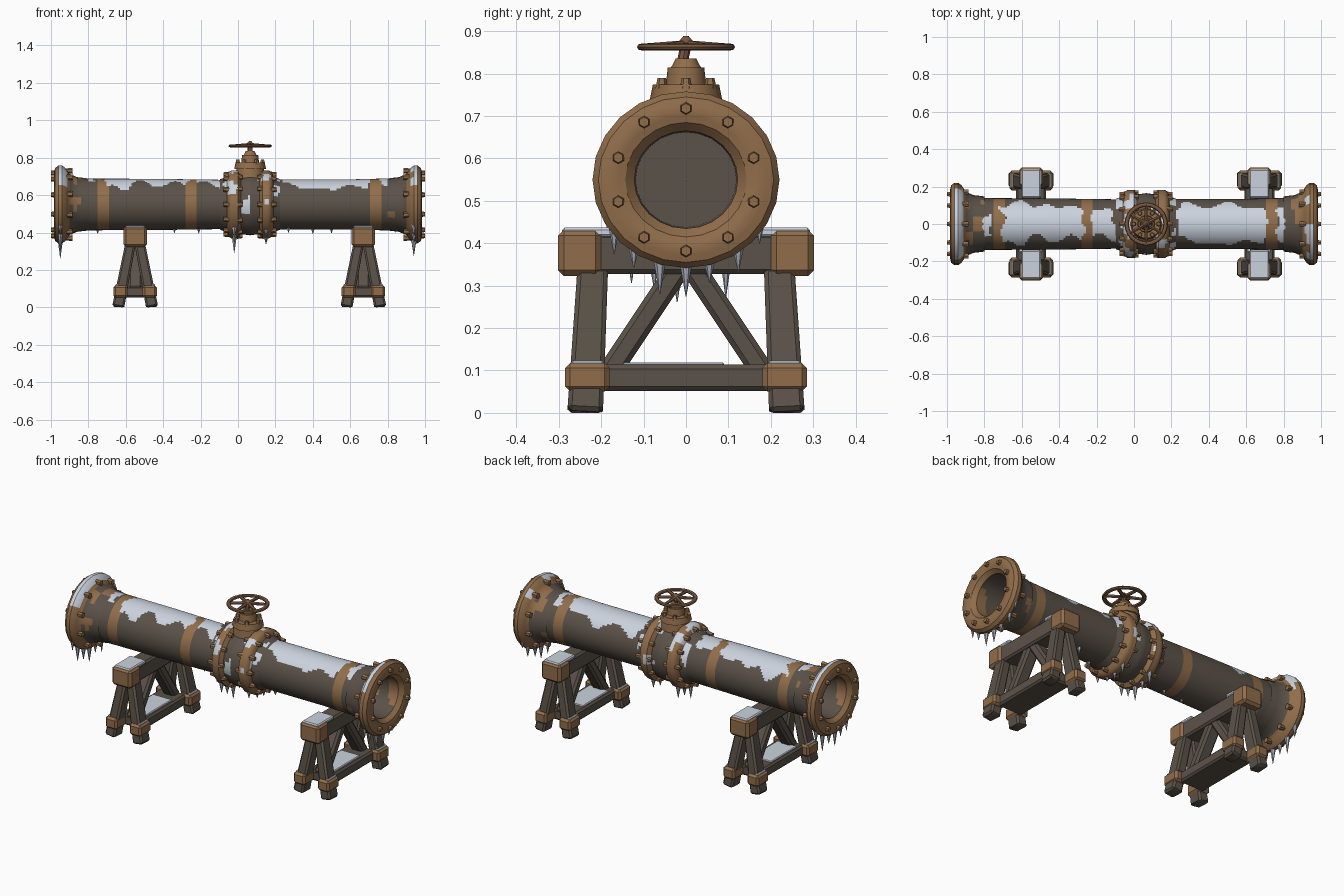
import bpy, bmesh, math, random
from mathutils import Vector, Matrix, noise

if "Cube" in bpy.data.objects:
    bpy.data.objects.remove(bpy.data.objects["Cube"])

random.seed(4)
ZC = 0.55          # height of the pipe axis
VX = 0.065         # valve centre
SUPPORTS = (-0.55, 0.67)


def material(name, rgb):
    m = bpy.data.materials.new(name)
    m.diffuse_color = (*rgb, 1)
    m.use_nodes = True
    m.node_tree.nodes["Principled BSDF"].inputs["Base Color"].default_value = m.diffuse_color
    return m


MATS = [material("dark_iron", (0.105, 0.085, 0.066)),
        material("rust", (0.285, 0.155, 0.070)),
        material("snow", (0.60, 0.65, 0.73)),
        material("ice", (0.40, 0.42, 0.48)),
        material("dark_rust", (0.19, 0.098, 0.052))]
IRON, RUST, SNOW, ICE, DRUST = range(5)


def finish(bm, name, mat=None):
    me = bpy.data.meshes.new(name)
    bm.to_mesh(me)
    bm.free()
    if mat is None:
        for m in MATS:
            me.materials.append(m)
    else:
        me.materials.append(MATS[mat])
    ob = bpy.data.objects.new(name, me)
    bpy.context.collection.objects.link(ob)
    return ob


def n(p, f=9.0):
    return noise.noise(Vector(p) * f)


def revolve(name, prof, seg, rule, s=1, step=0.012, wide=1.0):
    """Spin an (x, radius) profile round the pipe axis; rule picks the colour of a face."""
    pts = [prof[0]]
    for a, b in zip(prof, prof[1:]):
        k = max(1, round(math.dist(a, b) / step))
        pts += [(a[0] + (b[0] - a[0]) * i / k, a[1] + (b[1] - a[1]) * i / k) for i in range(1, k + 1)]
    bm = bmesh.new()
    rings = []
    for x, r in pts:
        ring = []
        for j in range(seg):
            a = 2 * math.pi * j / seg
            ring.append(bm.verts.new((s * x, wide * r * math.sin(a), ZC + r * math.cos(a))))
        rings.append(ring)
    for i in range(len(pts) - 1):
        for j in range(seg):
            q = [rings[i][j], rings[i + 1][j], rings[i + 1][(j + 1) % seg], rings[i][(j + 1) % seg]]
            f = bm.faces.new(q if s > 0 else q[::-1])
            c = f.calc_center_median()
            f.material_index = rule(c, abs(math.atan2(c.y, c.z - ZC)))
    return finish(bm, name)


def beam(name, p0, p1, wx, wy, mat, bevel=0.012, taper=1.0):
    """Bevelled bar from p0 to p1; wx is its width along x, wy its other width."""
    p0, p1 = Vector(p0), Vector(p1)
    d = (p1 - p0).normalized()
    u = Vector((1, 0, 0))
    u = (u - d * u.dot(d)).normalized()
    v = d.cross(u)
    bm = bmesh.new()
    bmesh.ops.create_cube(bm, size=1)
    for w in bm.verts:
        t = w.co.z + 0.5
        k = 1 + (taper - 1) * t
        w.co = p0.lerp(p1, t) + u * (w.co.x * wx * k) + v * (w.co.y * wy * k)
    if bevel:
        bmesh.ops.bevel(bm, geom=bm.edges[:], offset=bevel, segments=1, affect='EDGES')
    return finish(bm, name, mat)


def slab(name, x0, x1, y0, y1, z0, z1, mat, bevel=0.01):
    return beam(name, ((x0 + x1) / 2, (y0 + y1) / 2, z0), ((x0 + x1) / 2, (y0 + y1) / 2, z1),
                x1 - x0, y1 - y0, mat, bevel)


def cone(name, p0, p1, r0, r1, seg, mat):
    p0, p1 = Vector(p0), Vector(p1)
    d = p1 - p0
    bm = bmesh.new()
    bmesh.ops.create_cone(bm, cap_ends=True, segments=seg, radius1=r0, radius2=r1, depth=d.length,
                          matrix=Matrix.Translation((p0 + p1) / 2) @ d.to_track_quat('Z', 'Y').to_matrix().to_4x4())
    return finish(bm, name, mat)


def around(x, r, deg):
    a = math.radians(deg)
    return Vector((x, r * math.cos(a), ZC + r * math.sin(a)))


def bolts(name, x0, x1, r, count):
    for i in range(count):
        deg = -90 + 360 * i / count
        cone(name, around(x0, r, deg), around(x1, r, deg), 0.016, 0.012, 6, RUST)


def icicles(name, x, r, items):
    for deg, length in items:
        p = around(x, r, deg - 90) + Vector((0, 0, 0.015))
        cone(name, p, p - Vector((0, 0, length + 0.015)), 0.017, 0.001, 6, ICE)


# Pipe, with rust bands and ragged snow along the top
BANDS = ((-0.75, -0.695), (-0.28, -0.225), (0.705, 0.765))
DRIFTS = ((-0.70, -0.28, 0.80), (-0.22, -0.11, 0.7), (0.24, 0.71, 0.80), (0.77, 0.88, 0.65), (-0.86, -0.77, 0.4))


def pipe_rule(c, ang):
    for a, b, w in DRIFTS:
        x = c.x + 0.04 * n((c.x, c.y, 3), 16)
        if a < x < b and ang < w + 0.5 * n((c.x, c.y, 7)):
            return SNOW
    return RUST if any(a < c.x < b for a, b in BANDS) else IRON


revolve("pipe", [(-0.92, 0.142), (-0.75, 0.138), (-0.45, 0.137), (-0.1, 0.132),
                 (0.25, 0.134), (0.6, 0.134), (0.92, 0.142)], 64, pipe_rule)


# Flared end flanges with recessed, closed mouths
def flange_rule(c, ang):
    ax, r = abs(c.x), math.hypot(c.y, c.z - ZC)
    if r > 0.185 and ax < 0.965 and ang < 1.15 + 0.6 * n(c, 12) and (c.x < 0 or n(c, 14) > 0.05):
        return SNOW
    if r < 0.118:
        return IRON
    return RUST if ax > 0.905 or n(c, 11) > 0.3 else IRON


FLANGE = [(0.80, 0.139), (0.86, 0.146), (0.90, 0.163), (0.922, 0.195), (0.94, 0.208), (0.96, 0.208),
          (0.978, 0.195), (0.985, 0.165), (0.978, 0.135), (0.955, 0.115), (0.70, 0.112), (0.70, 0.001)]
for s, side in ((-1, "left"), (1, "right")):
    revolve(side + "_flange", FLANGE, 24, flange_rule, s, 0.02, 1.06)
    bolts(side + "_flange_bolt", s * 0.975, s * 1.0, 0.168, 10)
    bolts(side + "_flange_nut", s * 0.885, s * 0.925, 0.180, 10)
icicles("left_icicle", -0.95, 0.2, [(-62, .07), (-40, .09), (-22, .07), (-6, .09), (10, .06), (28, .10), (50, .08)])
icicles("right_icicle", 0.94, 0.2, [(-58, .07), (-38, .05), (-18, .08), (0, .075), (16, .05), (38, .06), (60, .05)])


# Valve body with a pair of bolted flanges
def valve_rule(c, ang):
    d, r = abs(c.x - VX), math.hypot(c.y, c.z - ZC)
    if ang < 1.9 and n(c, 13) > 0.12 + 0.12 * ang:
        return SNOW
    return RUST if 0.045 < d < 0.125 else IRON


revolve("valve_body", [(VX - 0.16, 0.135), (VX - 0.125, 0.148), (VX - 0.115, 0.172), (VX - 0.10, 0.182),
                       (VX - 0.065, 0.182), (VX - 0.05, 0.158), (VX, 0.165), (VX + 0.05, 0.158),
                       (VX + 0.065, 0.182), (VX + 0.10, 0.182), (VX + 0.115, 0.172), (VX + 0.125, 0.148),
                       (VX + 0.16, 0.135)], 40, valve_rule)
for s in (-1, 1):
    bolts("valve_bolt", VX + s * 0.105, VX + s * 0.142, 0.160, 12)
    bolts("valve_nut", VX + s * 0.07, VX + s * 0.04, 0.168, 12)
icicles("valve_icicle", VX - 0.085, 0.175, [(-45, .06), (-24, .05), (-5, .085), (14, .05), (35, .07)])
icicles("valve_icicle", VX + 0.085, 0.175, [(-40, .04), (-12, .03), (8, .04), (30, .05)])
for x in (-0.34, -0.21, 0.27, 0.40, 0.50, -0.75, 0.84):
    icicles("pipe_icicle", x, 0.132, [(random.uniform(-20, 20), random.uniform(0.02, 0.035))])

# Bonnet, stem and hand wheel
cone("bonnet_neck", (VX, 0, 0.66), (VX, 0, 0.745), 0.085, 0.075, 14, RUST)
cone("bonnet_plate", (VX, 0, 0.74), (VX, 0, 0.775), 0.085, 0.078, 12, RUST)
for i in range(6):
    a = math.radians(60 * i)
    x, y = VX + 0.066 * math.cos(a), 0.066 * math.sin(a)
    cone("bonnet_bolt", (x, y, 0.765), (x, y, 0.79), 0.015, 0.010, 6, RUST)
cone("bonnet_cap", (VX, 0, 0.77), (VX, 0, 0.815), 0.048, 0.043, 12, RUST)
cone("bonnet_dome", (VX, 0, 0.815), (VX, 0, 0.836), 0.035, 0.024, 10, RUST)
cone("stem", (VX, -0.008, 0.83), (VX, 0, 0.868), 0.013, 0.013, 8, DRUST)
cone("wheel_hub", (VX, 0, 0.858), (VX, 0, 0.889), 0.032, 0.006, 10, DRUST)
bpy.ops.mesh.primitive_torus_add(major_radius=0.104, minor_radius=0.012, major_segments=24,
                                 minor_segments=8, location=(VX, 0, 0.863))
wheel = bpy.context.object
wheel.name = "wheel_rim"
wheel.scale.z = 0.7
wheel.data.materials.append(MATS[DRUST])
for i in range(6):
    a = math.radians(60 * i + 30)
    cone("wheel_spoke", (VX, 0, 0.868), (VX + 0.1 * math.cos(a), 0.1 * math.sin(a), 0.863), 0.011, 0.008, 6, DRUST)

# Trestle supports
for cx in SUPPORTS:
    slab("saddle_beam", cx - 0.05, cx + 0.05, -0.22, 0.22, 0.328, 0.424, IRON)
    slab("base_board", cx - 0.08, cx + 0.08, -0.2, 0.2, 0.052, 0.114, IRON)
    slab("board_snow", cx - 0.065, cx + 0.06, -0.15, 0.09, 0.108, 0.119, SNOW, 0.004)
    for t in (-1, 1):
        y0, y1 = sorted((t * 0.20, t * 0.302))
        slab("beam_cap", cx - 0.063, cx + 0.063, y0, y1, 0.323, 0.432, RUST, 0.014)
        y0, y1 = sorted((t * 0.14, t * 0.292))
        slab("beam_snow", cx - 0.052, cx + 0.052, y0, y1, 0.415, 0.437, SNOW, 0.006)
        beam("brace", (cx, t * 0.185, 0.09), (cx, t * 0.012, 0.35), 0.075, 0.055, IRON)
        for s in (-1, 1):
            beam("leg", (cx + s * 0.091, t * 0.238, 0.0), (cx + s * 0.025, t * 0.22, 0.34),
                 0.064, 0.084, IRON, 0.01, 0.86)
            y0, y1 = sorted((t * 0.18, t * 0.285))
            kx = cx + s * 0.078
            slab("knee_joint", kx - 0.038, kx + 0.038, y0, y1, 0.05, 0.118, RUST, 0.012)
            slab("knee_snow", kx - 0.028, kx + 0.028, y0 + 0.014, y1 - 0.014, 0.112, 0.124, SNOW, 0.004)

# Rest the feet on the ground exactly and shade smooth
for ob in bpy.data.objects:
    if ob.name.startswith("leg"):
        for v in ob.data.vertices:
            v.co.z = max(v.co.z, 0.0)
    ob.select_set(True)
    bpy.context.view_layer.objects.active = ob
bpy.ops.object.shade_smooth_by_angle(angle=math.radians(35))
